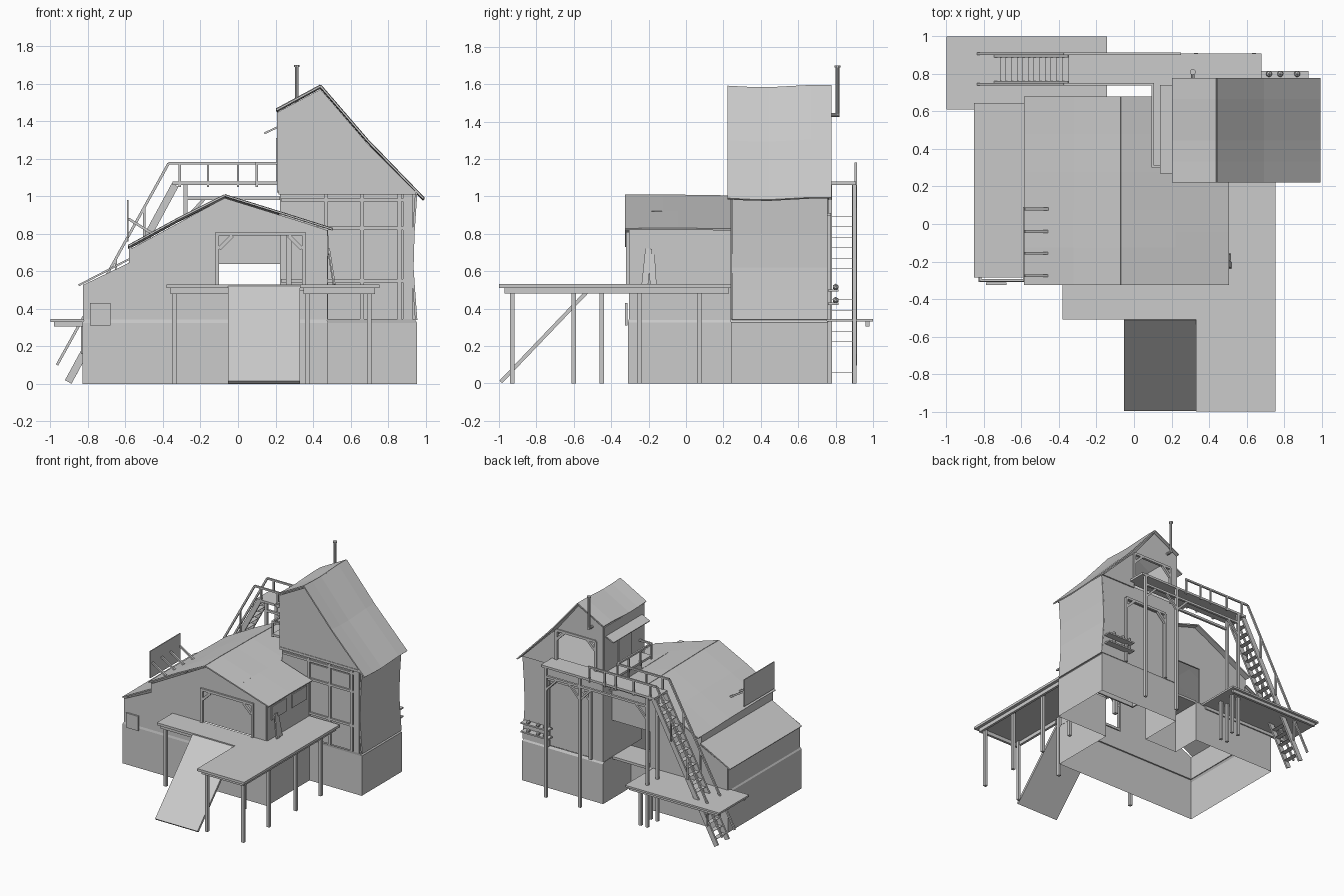
import bpy, bmesh
from mathutils import Vector, Matrix

cube = bpy.data.objects.get("Cube")
if cube:
    bpy.data.objects.remove(cube)

GREY = bpy.data.materials.new("plain_grey")
GREY.use_nodes = True
GREY.diffuse_color = (0.6, 0.6, 0.6, 1)
GREY.node_tree.nodes["Principled BSDF"].inputs["Base Color"].default_value = (0.6, 0.6, 0.6, 1)


def finish(name, bm, thick=0):
    mesh = bpy.data.meshes.new(name)
    bmesh.ops.remove_doubles(bm, verts=bm.verts, dist=0.0005)
    bmesh.ops.recalc_face_normals(bm, faces=bm.faces)
    bm.to_mesh(mesh)
    bm.free()
    mesh.materials.append(GREY)
    ob = bpy.data.objects.new(name, mesh)
    bpy.context.collection.objects.link(ob)
    if thick:
        mod = ob.modifiers.new("thickness", "SOLIDIFY")
        mod.thickness = thick
        mod.offset = 0


def boxes(name, spans):
    """Axis-aligned boxes given as x0, x1, y0, y1, z0, z1."""
    bm = bmesh.new()
    for x0, x1, y0, y1, z0, z1 in spans:
        mat = Matrix.Translation(((x0 + x1) / 2, (y0 + y1) / 2, (z0 + z1) / 2))
        bmesh.ops.create_cube(bm, size=1, matrix=mat @ Matrix.Diagonal((x1 - x0, y1 - y0, z1 - z0, 1)))
    finish(name, bm)


def beams(name, lines, w=0.02, h=None):
    """Timbers running between pairs of points."""
    bm = bmesh.new()
    for a, b in lines:
        a, b = Vector(a), Vector(b)
        d = b - a
        side = Vector((0, 1, 0)) if abs(d.normalized().y) < 0.9 else Vector((1, 0, 0))
        up = d.cross(side).normalized()
        side = up.cross(d).normalized()
        rot = Matrix((side, up, d.normalized())).transposed().to_4x4()
        size = Matrix.Diagonal((w, h or w, d.length, 1))
        bmesh.ops.create_cube(bm, size=1, matrix=Matrix.Translation((a + b) / 2) @ rot @ size)
    finish(name, bm)


def wall(name, axis, at, polys, thick=0.012):
    """Flat wall of polygons at a fixed x or y; openings are left between polygons."""
    bm = bmesh.new()
    for poly in polys:
        bm.faces.new([bm.verts.new((at, u, z) if axis == "x" else (u, at, z)) for u, z in poly])
    finish(name, bm, thick)


def rect(a, b, c, d):
    return [(a, c), (b, c), (b, d), (a, d)]


def roof(name, profile, y0, y1, sag=(0, 0), thick=0.01):
    """Roof sheet following an x-z profile, gently uneven along its length."""
    bm = bmesh.new()
    n = len(sag) - 1
    rows = [[bm.verts.new((x, y0 + (y1 - y0) * i / n, z + s)) for x, z in profile]
            for i, s in enumerate(sag)]
    for r, q in zip(rows, rows[1:]):
        for i in range(len(profile) - 1):
            bm.faces.new((r[i], r[i + 1], q[i + 1], q[i]))
    finish(name, bm, thick)


# Stone base: open underneath, chamfered at the top
foot = [(-.83, -.31), (.48, -.31), (.48, .24), (.955, .24), (.955, .76),
        (.22, .76), (.22, .4), (-.08, .4), (-.08, .64), (-.83, .64)]
bm = bmesh.new()
rings = [[bm.verts.new((x * f, y * f, z)) for x, y in foot] for z, f in ((0, 1), (.325, 1), (.345, .985))]
for low, high in zip(rings, rings[1:]):
    for i in range(len(foot)):
        j = (i + 1) % len(foot)
        bm.faces.new((low[i], low[j], high[j], high[i]))
finish("stone_base", bm)
boxes("rear_floor", [(-.08, .22, .4, .64, .325, .345)])

# Low house walls
left = [(-.82, .34), (-.57, .34), (-.57, .65), (-.82, .53)]
wall("house_front", "y", -.3, [
    left, [(-.57, .34), (-.11, .34), (-.11, .97), (-.57, .72)],
    [(-.11, .8), (.35, .8), (.35, .86), (-.07, .99), (-.11, .97)], rect(-.11, .35, .34, .5),
    [(.35, .34), (.47, .34), (.47, .82), (.35, .86)]])
wall("house_back", "y", .63, [
    left, [(-.57, .34), (-.12, .34), (-.12, .965), (-.57, .72)],
    [(-.12, .64), (.23, .64), (.23, .9), (-.07, .985), (-.12, .965)]])
wall("house_left_wall", "x", -.82, [rect(-.3, .63, .34, .53)])
wall("house_step_wall", "x", -.575, [rect(-.3, .63, .64, .73)])
wall("house_right_wall", "x", .47, [rect(-.3, .24, .34, .82)])
for i, y in enumerate((-.25, .015)):
    boxes(f"side_window_{i + 1}", [(.475, .482, y, y + .19, .68, .79)])

# Low house roofs
wave = (.004, .006, .002, 0, -.006, -.008)
roof("lean_to_roof", [(-.85, .525), (-.58, .665)], -.285, .645)
roof("house_left_roof", [(-.585, .73), (-.32, .875), (-.07, 1)], -.325, .68, wave)
roof("house_right_roof", [(-.07, 1), (.22, .91)], -.325, .68, wave)
roof("house_eave_roof", [(.22, .91), (.505, .82)], -.325, .24, (.004, .006, .002))

# Timber frame of the big front opening
beams("front_opening_frame", [
    ((-.11, -.31, .53), (-.11, -.31, .81)), ((.35, -.31, .53), (.35, -.31, .81)),
    ((-.11, -.31, .8), (.35, -.31, .8)), ((-.1, -.31, .72), (-.03, -.31, .79)),
    ((.34, -.31, .72), (.27, -.31, .79))], .02)
beams("inner_post", [((.27, .1, .34), (.27, .1, .85))], .03)
beams("leaning_boards", [((.515, -.22, .53), (.485, -.2, .72)), ((.51, -.175, .53), (.485, -.185, .69))], .035, .01)
boxes("front_notice", [(-.79, -.68, -.325, -.312, .31, .43)])

# Roof board with struts
boxes("roof_board", [(-.592, -.584, -.3, .09, .76, .98)])
beams("roof_board_struts", [((-.585, y, .88), (-.455, y, .8)) for y in (.08, -.04, -.155, -.275)], .014)

# Front deck
boxes("deck_boards", [(-.38, .755, -.51, -.3, .51, .53), (.33, .755, -1, -.51, .51, .53),
                      (.48, .755, -.3, .24, .51, .53)])
boxes("deck_beams", [(-.36, .33, -.49, -.47, .48, .51), (.35, .37, -.97, -.49, .48, .51),
                     (.71, .73, -.97, .23, .48, .51), (.35, .73, -.97, -.95, .48, .51)])
beams("deck_posts", [((x, y, 0), (x, y, .51)) for x, y in
                     ((-.34, -.45), (.37, -.45), (.37, -.93), (.7, -.93), (.7, -.6), (.7, -.25), (.7, .07))], .024)
beams("ramp", [((.138, -.99, .008), (.138, -.505, .515))], .02, .385)

# Tower lower walls with slightly wavy side
wave_x = [(.95, .34), (.938, .5), (.93, .62), (.935, .8), (.95, 1.02)]
wall("tower_front", "y", .26, [[(.23, .34)] + wave_x + [(.23, 1.02)]])
wall("tower_back", "y", .75, [
    rect(.23, .33, .34, 1.02), rect(.33, .72, .9, 1.02),
    [(.72, .34)] + wave_x + [(.72, 1.02)]])
wall("tower_back_panel", "y", .73, [rect(.33, .72, .34, .9)])
wall("tower_left_wall", "x", .23, [rect(.25, .755, .34, 1.02)])
bm = bmesh.new()
cols = [[bm.verts.new((x, y, z)) for x, z in wave_x] for y in (.245, .755)]
for i in range(len(wave_x) - 1):
    bm.faces.new((cols[0][i], cols[1][i], cols[1][i + 1], cols[0][i + 1]))
finish("tower_right_wall", bm, .012)

# Tower front timbers and windows
beams("tower_front_posts", [((x, .25, .34), (x, .25, 1.02)) for x in (.47, .66, .86)], .022)
beams("tower_front_rails", [((.23, .25, z), (.88, .25, z)) for z in (.55, .83, .98)], .018)
boxes("tower_corner_column", [(.88, .93, .24, .262, .34, 1.02)])
boxes("tower_sill_beam", [(.215, .95, .228, .26, 1.01, 1.03)])
for i, x in enumerate((.49, .68)):
    boxes(f"tower_window_{i + 1}", [(x, x + .16, .247, .254, .85, .96)])

# Tower upper storey
gable = [(.95, 1.02), (.69, 1.28), (.44, 1.57), (.215, 1.45)]
wall("upper_front", "y", .238, [[(.215, 1.02)] + gable])
wall("upper_back", "y", .76, [
    [(.215, 1.02), (.28, 1.02), (.28, 1.32), (.64, 1.32), (.44, 1.57), (.215, 1.45)],
    [(.64, 1.02), (.95, 1.02), (.69, 1.28), (.64, 1.32)]])
wall("upper_left_wall", "x", .215, [rect(.238, .76, 1.02, 1.45)])
boxes("balcony_door", [(.202, .209, .42, .58, 1.08, 1.31)])
boxes("upper_floor_boards", [(.22, .94, .245, .75, 1.02, 1.035)])

# Tower roof and side awning
ridge_wave = (.002, -.004, -.006, 0, .006, .006)
roof("tower_right_roof", [(.44, 1.585), (.69, 1.295), (.99, .985)], .222, .778, ridge_wave)
roof("tower_left_roof", [(.205, 1.458), (.44, 1.585)], .222, .778, ridge_wave)
roof("awning", [(.14, 1.335), (.215, 1.37)], .27, .74)

# Rear openings' frames
for name, x0, x1, z0, z1 in (("upper", .28, .64, 1.07, 1.32), ("lower", .33, .72, .34, .9)):
    beams(f"{name}_rear_frame", [
        ((x0, .765, z0), (x0, .765, z1)), ((x1, .765, z0), (x1, .765, z1)),
        ((x0, .765, z1), (x1, .765, z1)), ((x0, .765, z1 - .08), (x0 + .08, .765, z1)),
        ((x1, .765, z1 - .08), (x1 - .08, .765, z1))], .02)

# Stove pipe
for name, a, b, r in (("pipe", (.313, .81, 1.435), (.313, .81, 1.69), .011),
                      ("pipe_elbow", (.313, .75, 1.435), (.313, .82, 1.435), .011),
                      ("pipe_cap", (.313, .81, 1.688), (.313, .81, 1.7), .016)):
    a, b = Vector(a), Vector(b)
    bm = bmesh.new()
    mat = Matrix.Translation((a + b) / 2) @ (b - a).to_track_quat("Z", "Y").to_matrix().to_4x4()
    bmesh.ops.create_cone(bm, segments=10, radius1=r, radius2=r, depth=(b - a).length,
                          cap_ends=True, matrix=mat)
    finish(name, bm)

# Rear shelves with pots
boxes("rear_shelves", [(.68, .93, .76, .815, z, z + .012) for z in (.42, .49)])
bm = bmesh.new()
for z in (.445, .515):
    for x in (.72, .78, .87):
        bmesh.ops.create_icosphere(bm, subdivisions=1, radius=.018, matrix=Matrix.Translation((x, .8, z)))
finish("shelf_pots", bm)

# Rear landing
boxes("landing", [(-1, -.145, .61, 1, .33, .345), (-.98, -.17, .63, .65, .305, .33),
                  (-.98, -.17, .96, .98, .305, .33)])
beams("landing_legs", [((-.22, y, 0), (-.22, y, .33)) for y in (.77, .9)], .022)

# Staircase with thin treads
foot_x, top_x, top_z = -.905, -.335, 1.06
beams("stair_stringers", [((foot_x, y, .01), (top_x, y, top_z)) for y in (.755, .895)], .014, .04)
steps = 19
treads = []
for i in range(1, steps):
    x, z = foot_x + (top_x - foot_x) * i / steps, top_z * i / steps
    treads.append((x - .02, x + .02, .76, .89, z - .001, z + .001))
boxes("stair_treads", treads)
beams("stair_handrails", [((-.965, y, .1), (-.37, y, 1.175)) for y in (.745, .908)], .014)
beams("stair_balusters", [((x, y, (x - foot_x) * 1.84 + .02), (x, y, (x + .965) * 1.81 + .1))
                          for x in (-.83, -.65, -.5) for y in (.745, .908)], .012)

# High walkway and balcony
boxes("walkway", [(-.35, .68, .74, .91, 1.06, 1.078), (.1, .22, .3, .74, 1.06, 1.078)])
beams("walkway_posts", [((x, y, 0), (x, y, 1.06)) for x, y in
                        ((.64, .9), (.33, .9), (-.28, .9), (-.28, .77))], .022)
beams("walkway_beams", [((-.28, y, .99), (x, y, .99)) for y, x in ((.9, .64), (.77, .22))], .018)
beams("walkway_braces", [((x, .9, .88), (x + s, .9, .985)) for x, s in
                         ((-.28, .1), (.33, -.1), (.33, .1), (.64, -.1))], .016)
beams("walkway_rails", [((-.37, .908, 1.175), (.25, .908, 1.175)), ((-.37, .745, 1.175), (.1, .745, 1.175)),
                        ((.1, .745, 1.175), (.1, .3, 1.175)), ((.1, .305, 1.175), (.22, .305, 1.175))], .014)
spots = [(x, .908) for x in (-.31, -.16, 0, .1, .24)] + [(x, .745) for x in (-.31, -.16, 0, .1)]
spots += [(.1, y) for y in (.6, .45, .31)]
beams("walkway_balusters", [((x, y, 1.05), (x, y, 1.175)) for x, y in spots], .013)
